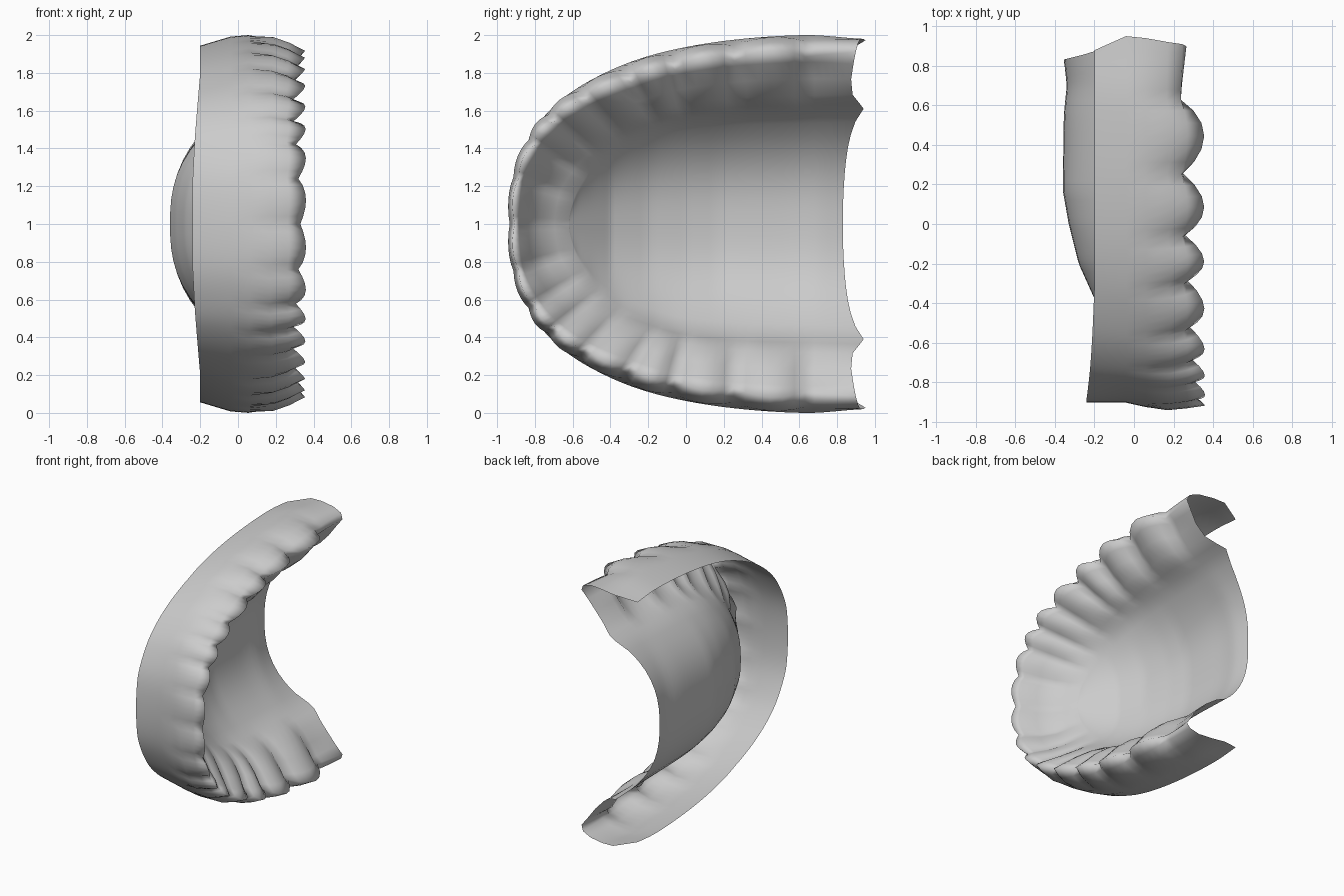
import bpy, bmesh, math
from mathutils import Vector

if "Cube" in bpy.data.objects:
    bpy.data.objects.remove(bpy.data.objects["Cube"])

# Half arch at each tooth boundary: outer (y, z) and inner gum line (y, z), z from the midline
OUT = [(-.935, 0), (-.915, .25), (-.84, .45), (-.74, .59), (-.58, .72), (-.34, .84),
       (-.08, .92), (.25, .975), (.63, 1.0), (.90, .98)]
INN = [(-.62, 0), (-.59, .14), (-.53, .25), (-.45, .35), (-.33, .44), (-.15, .52),
       (0, .56), (.27, .59), (.63, .60), (.89, .61)]
# Cross-section from rim over the tooth to the palate: (fraction outer->inner, x, end offset in y)
FRONT = [(.10, -.24), (.10, -.04), (.03, .06), (-.03, .17), (.00, .27), (.04, .36),
         (.16, .32), (.32, .20), (.52, .11), (.76, .05), (1, .00)]
SIDE = [(.14, -.20), (.02, -.04), (.00, .06), (.01, .19), (.08, .27), (.19, .355),
        (.36, .30), (.58, .23), (.80, .13), (.93, .03), (1, -.06)]
END = [-.02, .05, .04, .02, .01, 0, -.01, -.02, -.01, .03, .05]
TOOTH = [0, 0, .10, .7, .9, 1, .9, .75, .5, .2, 0]      # how far each row follows the notches
MID = [(-.62, 0), (-.4, -.19), (-.2, -.28), (0, -.33), (.17, -.36), (.55, -.355), (.7, -.34), (.95, -.36)]
STEPS, PAL = 6, 9


def spline(pts, t):
    """Catmull-Rom through pts, reflected at the midline."""
    n = len(pts)
    i = min(int(t), n - 2)
    u = t - i
    def p(j):
        if j < 0:
            return Vector((pts[-j][0], -pts[-j][1]))
        if j >= n:
            return 2 * Vector(pts[-1]) - Vector(pts[-2])
        return Vector(pts[j])
    a, b, c, d = p(i - 1), p(i), p(i + 1), p(i + 2)
    return .5 * (2 * b + (c - a) * u + (2 * a - 5 * b + 4 * c - d) * u * u
                 + (3 * b - a - 3 * c + d) * u ** 3)


def palate_x(y):
    for (y0, x0), (y1, x1) in zip(MID, MID[1:]):
        if y <= y1:
            return x0 + (x1 - x0) * max(0, (y - y0) / (y1 - y0))
    return MID[-1][1]


bm = bmesh.new()
rows = []
last = len(OUT) - 1
for s in range(last * STEPS + 1):
    t = s / STEPS
    o, i = spline(OUT, t), spline(INN, t)
    k = min(1, max(0, (t - 1) / 4))                    # front tooth -> molar
    back = max(0, t - 8)                               # toothless end
    notch = 1 - math.sin(math.pi * (t % 1)) ** .9 if t < 8 else 1
    drop = .03 + .011 * t if t < 8 else .12 - .03 * back
    row = []
    # gum and teeth
    for j, (a, b) in enumerate(zip(FRONT, SIDE)):
        f = a[0] + (b[0] - a[0]) * k
        x = a[1] + (b[1] - a[1]) * k
        w = TOOTH[j] * notch
        x -= drop * w * (1 if j >= 5 else .3)
        if j in (3, 4, 5):
            f += w * (.05 + .05 * k) * (1 - back)
        p = o.lerp(i, f)
        row.append(bm.verts.new((x, p.x + END[j] * back ** 3, p.y)))
    # palate, running across to the midline
    xi = row[-1].co.x
    for j in range(1, PAL + 1):
        f = j / PAL
        g = 1 - (1 - f) ** 2.6
        y = i.x + (END[-1] * (1 - f) ** 6 - .06 * math.sin(f * math.pi / 2) ** .7) * back ** 2
        row.append(bm.verts.new((xi + (palate_x(i.x) - xi) * g, y, i.y * (1 - f))))
    rows.append(row)

for r0, r1 in zip(rows, rows[1:]):
    for j in range(len(r0) - 1):
        bm.faces.new((r0[j], r0[j + 1], r1[j + 1], r1[j]))
bmesh.ops.remove_doubles(bm, verts=bm.verts, dist=.0005)
bmesh.ops.recalc_face_normals(bm, faces=bm.faces)
# teeth side faces +x
bm.normal_update()
if sum(f.normal.x * f.calc_area() for f in bm.faces) < 0:
    bmesh.ops.reverse_faces(bm, faces=bm.faces)

mesh = bpy.data.meshes.new("dental_arch")
bm.to_mesh(mesh)
bm.free()
arch = bpy.data.objects.new("dental_arch", mesh)
bpy.context.collection.objects.link(arch)
arch.location.z = 1

# second half
mir = arch.modifiers.new("mirror", 'MIRROR')
mir.use_axis = (False, False, True)
mir.merge_threshold = .001

bpy.context.view_layer.objects.active = arch
arch.select_set(True)
bpy.ops.object.shade_smooth()
